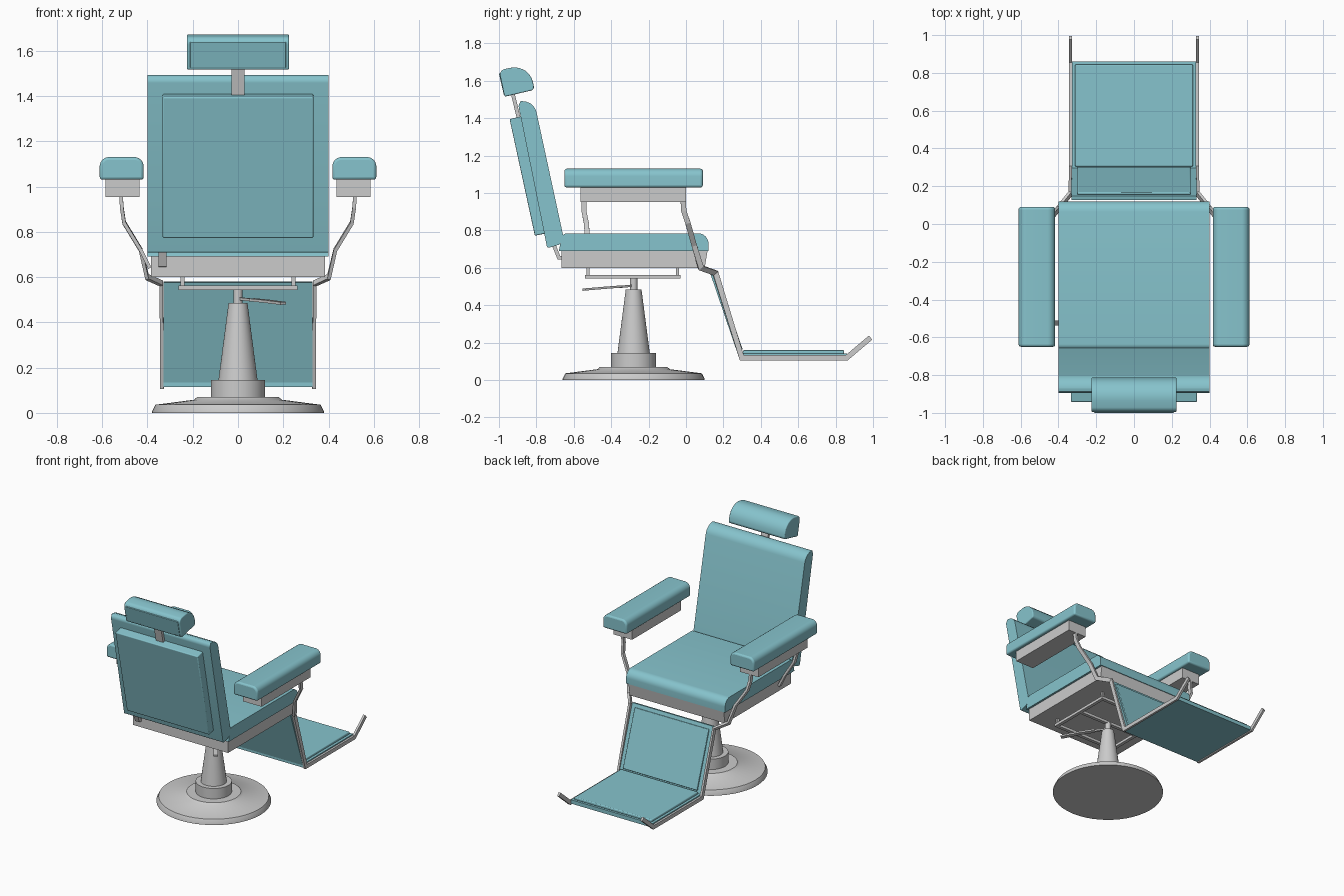
import bpy, bmesh, math
from mathutils import Vector

if "Cube" in bpy.data.objects:
    bpy.data.objects.remove(bpy.data.objects["Cube"])

teal = bpy.data.materials.new("teal_vinyl")
teal.diffuse_color = (0.24, 0.55, 0.61, 1)
teal.use_nodes = True
teal.node_tree.nodes["Principled BSDF"].inputs["Base Color"].default_value = teal.diffuse_color


def finish(name, bm, mat=None, bevel=0, smooth=True):
    bmesh.ops.recalc_face_normals(bm, faces=bm.faces)
    me = bpy.data.meshes.new(name)
    bm.to_mesh(me)
    bm.free()
    ob = bpy.data.objects.new(name, me)
    bpy.context.collection.objects.link(ob)
    if mat:
        me.materials.append(mat)
    if bevel:
        m = ob.modifiers.new("bevel", 'BEVEL')
        m.width, m.segments, m.limit_method = bevel, 3, 'ANGLE'
        m.angle_limit = math.radians(50)
    if smooth:
        bpy.ops.object.select_all(action='DESELECT')
        ob.select_set(True)
        bpy.context.view_layer.objects.active = ob
        bpy.ops.object.shade_smooth_by_angle(angle=math.radians(35))
    return ob


def rounded(points, n=6):
    """Round 2D corners given as (a, b, radius)."""
    out = []
    for i, (a, b, r) in enumerate(points):
        p = Vector((a, b))
        if r == 0:
            out.append(p)
            continue
        u = (Vector(points[i - 1][:2]) - p).normalized()
        v = (Vector(points[(i + 1) % len(points)][:2]) - p).normalized()
        half = u.angle(v) / 2
        c = p + (u + v).normalized() * (r / math.sin(half))
        s, e = p + u * r / math.tan(half) - c, p + v * r / math.tan(half) - c
        for k in range(n + 1):
            out.append(c + s.lerp(e, k / n).normalized() * r)
    return out


def extrude(name, points, x0, x1, mat=None, bevel=0):
    """Extrude a (y, z, radius) side profile along x."""
    bm = bmesh.new()
    pts = rounded(points)
    f = bm.faces.new([bm.verts.new((x0, p.x, p.y)) for p in pts])
    new = bmesh.ops.extrude_face_region(bm, geom=[f])["geom"]
    bmesh.ops.translate(bm, vec=(x1 - x0, 0, 0),
                        verts=[g for g in new if isinstance(g, bmesh.types.BMVert)])
    return finish(name, bm, mat, bevel)


def box(name, x0, x1, y0, y1, z0, z1, mat=None, bevel=0):
    return extrude(name, [(y0, z0, 0), (y1, z0, 0), (y1, z1, 0), (y0, z1, 0)],
                   x0, x1, mat, bevel)


def bar(name, path, w, h):
    """Sweep a w by h rectangle along a path with mitred corners."""
    bm = bmesh.new()
    pts = [Vector(p) for p in path]
    rings = []
    for i, p in enumerate(pts):
        d1 = (p - pts[i - 1]).normalized() if i else (pts[1] - p).normalized()
        d2 = (pts[i + 1] - p).normalized() if i < len(pts) - 1 else d1
        t = (d1 + d2).normalized()
        n = t.cross(Vector((1, 0, 0))).normalized()
        b = t.cross(n).normalized()
        n = n * (h / 2) / max(0.7, t.dot(d1))
        b = b * (w / 2)
        rings.append([bm.verts.new(q) for q in (p + n + b, p - n + b, p - n - b, p + n - b)])
    for r, s in zip(rings, rings[1:]):
        for k in range(4):
            bm.faces.new((r[k], r[(k + 1) % 4], s[(k + 1) % 4], s[k]))
    bm.faces.new(rings[0])
    bm.faces.new(rings[-1])
    return finish(name, bm, smooth=False)


def lathe(name, profile, y, n=48):
    bm = bmesh.new()
    vs = [bm.verts.new((r, y, z)) for r, z in profile]
    edges = [bm.edges.new(e) for e in zip(vs, vs[1:])]
    bmesh.ops.spin(bm, geom=vs + edges, cent=(0, y, 0), axis=(0, 0, 1),
                   angle=math.tau, steps=n)
    bmesh.ops.remove_doubles(bm, verts=bm.verts, dist=1e-4)
    return finish(name, bm)


# Pedestal
AX = -0.28
lathe("base_disk", [(0, 0), (.38, 0), (.38, .006), (.365, .036), (.195, .058),
                    (.18, .07), (0, .07)], AX)
lathe("pedestal_collar", [(0, .06), (.12, .06), (.12, .146), (0, .146)], AX)
lathe("pedestal_cone", [(0, .14), (.087, .14), (.042, .485), (0, .485)], AX)
lathe("lift_piston", [(0, .47), (.02, .47), (.02, .55), (0, .55)], AX, 24)
bar("pump_lever", [(0, AX, .505), (.07, -.36, .498)], .012, .012)
bar("pump_lever_grip", [(.06, -.35, .5), (.13, -.44, .493), (.2, -.545, .484)], .03, .012)

# Frame under the seat
for s in (-1, 1):
    box("under_rail", s * .25 - .012, s * .25 + .012, -.54, -.03, .542, .562)
    for y in (-.525, -.045):
        box("under_post", s * .245 - .008, s * .245 + .008, y - .008, y + .008, .56, .605)
for y in (-.528, AX, -.042):
    box("under_crossbar", -.26, .26, y - .012, y + .012, .542, .562)

# Seat
extrude("seat_frame", [(-.665, .6, 0), (.10, .6, 0), (.115, .69, 0), (-.665, .69, 0)], -.385, .385)
extrude("seat_cushion", [(-.68, .69, 0), (.12, .69, 0), (.12, .785, .055), (-.66, .785, .03)],
        -.4, .4, teal)

# Backrest
extrude("backrest", [(-.742, .705, .01), (-.675, .725, .01), (-.655, .765, .02),
                     (-.815, 1.505, .075), (-.9, 1.487, .03)], -.4, .4, teal)
extrude("backrest_rear_panel", [(-.808, .772, 0), (-.745, .785, 0), (-.88, 1.41, 0),
                                (-.943, 1.395, 0)], -.333, .333, teal, .006)
bar("backrest_bracket", [(-.71, .72, .0)] and
    [(-.333, -.71, .73), (-.333, -.68, .655), (-.333, -.63, .65)], .035, .02)

# Headrest
extrude("headrest", [(-.97, 1.515, .008), (-.81, 1.552, .02), (-.838, 1.69, .1),
                     (-1.0, 1.657, .03)], -.226, .226, teal, .006)
extrude("headrest_rear_panel", [(-.974, 1.525, 0), (-.95, 1.53, 0), (-.97, 1.645, 0),
                                (-1.0, 1.638, 0)], -.212, .212, teal, .003)
bar("headrest_post", [(0, -.928, 1.54), (0, -.89, 1.38)], .058, .02)

# Arms and leg-rest rails, both sides
for s, side in ((-1, "left"), (1, "right")):
    lo, hi = sorted((s * .417, s * .611))
    arm = [(lo, 1.03, 0), (hi, 1.03, 0), (hi, 1.13, .04), (lo, 1.13, .04)]
    bm = bmesh.new()
    pts = rounded(arm)
    f = bm.faces.new([bm.verts.new((p.x, -.65, p.y)) for p in pts])
    new = bmesh.ops.extrude_face_region(bm, geom=[f])["geom"]
    bmesh.ops.translate(bm, vec=(0, .74, 0),
                        verts=[g for g in new if isinstance(g, bmesh.types.BMVert)])
    finish(side + "_arm_cushion", bm, teal, .012)
    lo, hi = sorted((s * .436, s * .586))
    box(side + "_arm_block", lo, hi, -.565, 0, .953, 1.032)
    bar(side + "_arm_and_leg_rail",
        [(s * x, y, z) for x, y, z in (
            (.517, -.015, .96), (.513, -.012, .905), (.503, .01, .84), (.43, .044, .72),
            (.402, .08, .6), (.339, .158, .572), (.336, .298, .12), (.336, .86, .12),
            (.336, .987, .227))], .016, .028)

# Rear arm post, on one side only
bar("left_rear_arm_post", [(-.517, -.545, .96), (-.513, -.545, .9), (-.503, -.533, .84),
                           (-.43, -.523, .72), (-.39, -.523, .64)], .016, .026)

# Leg rest and footrest
extrude("calf_panel", [(.128, .575, 0), (.148, .58, 0), (.298, .14, 0), (.278, .135, 0)],
        -.33, .33, teal)
extrude("calf_pad", [(.155, .555, 0), (.167, .559, 0), (.303, .164, 0), (.291, .16, 0)],
        -.3, .3, teal, .005)
box("footrest_panel", -.329, .329, .285, .86, .114, .142, teal)
box("footrest_pad", -.312, .312, .305, .845, .14, .16, teal, .006)
